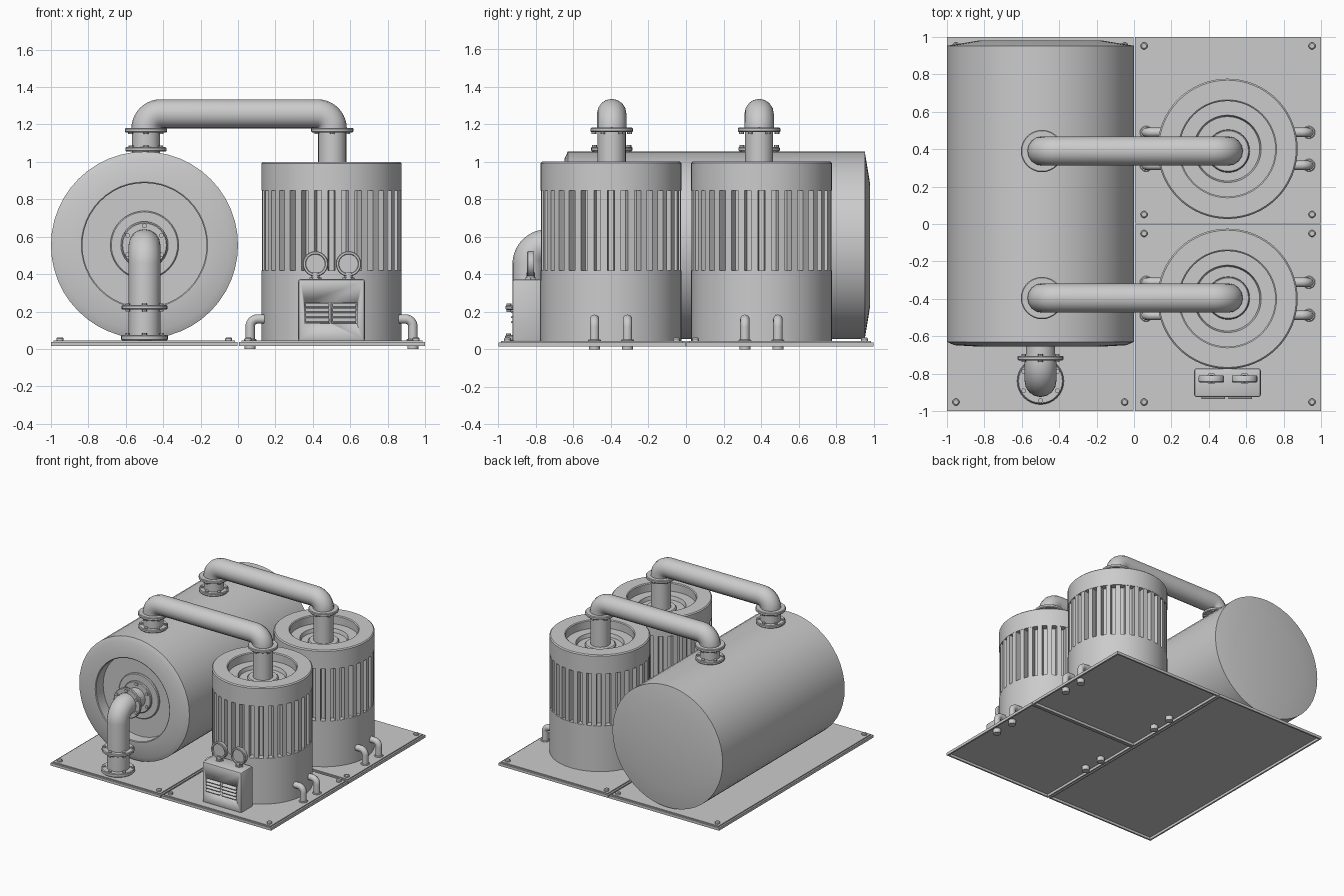
import bpy, bmesh
from math import pi, cos, sin, radians
from mathutils import Matrix, Vector

cube = bpy.data.objects.get("Cube")
if cube:
    bpy.data.objects.remove(cube, do_unlink=True)

MOVE = Matrix.Translation
TO_FRONT = Matrix.Rotation(pi / 2, 4, 'X')      # local +z points to -y
PLATE_TOP = 0.045
MOTOR_X, TANK_X, BEND_Z = 0.5, -0.5, 1.257
OUTLET_Y = -0.84


def finish(name, bm, angle=35):
    bmesh.ops.recalc_face_normals(bm, faces=bm.faces)
    mesh = bpy.data.meshes.new(name)
    bm.to_mesh(mesh)
    bm.free()
    mesh.shade_smooth()
    mesh.set_sharp_from_angle(angle=radians(angle))
    ob = bpy.data.objects.new(name, mesh)
    bpy.context.collection.objects.link(ob)
    return ob


def evaluated_mesh(ob):
    graph = bpy.context.evaluated_depsgraph_get()
    return bpy.data.meshes.new_from_object(ob.evaluated_get(graph))


def lathe(bm, profile, matrix=Matrix(), steps=32):
    """Spin (radius, height) points around local z."""
    verts = [bm.verts.new((r, 0, z)) for r, z in profile]
    edges = [bm.edges.new(pair) for pair in zip(verts, verts[1:])]
    bmesh.ops.spin(bm, geom=verts + edges, cent=(0, 0, 0), axis=(0, 0, 1),
                   angle=2 * pi, steps=steps, use_duplicate=False)
    new = [v for v in bm.verts if not v.tag]
    bmesh.ops.remove_doubles(bm, verts=new, dist=1e-5)
    new = [v for v in bm.verts if not v.tag]
    bmesh.ops.transform(bm, matrix=matrix, verts=new)
    for v in new:
        v.tag = True


def disc(bm, r, z0, z1, matrix=Matrix(), steps=32, chamfer=0.0):
    lathe(bm, [(0, z0), (r, z0), (r, z1 - chamfer), (r - chamfer, z1), (0, z1)],
          matrix, steps)


def box(bm, lo, hi, matrix=Matrix(), bevel=0.0):
    lo, hi = Vector(lo), Vector(hi)
    place = matrix @ MOVE((lo + hi) / 2) @ Matrix.Diagonal((*(hi - lo), 1))
    made = bmesh.ops.create_cube(bm, size=1, matrix=place)["verts"]
    if bevel:
        edges = list({e for v in made for e in v.link_edges})
        bmesh.ops.bevel(bm, geom=edges, offset=bevel, segments=2,
                        profile=0.5, affect='EDGES')


def pipe(name, points, radius, bend):
    """Round tube along a path with rounded corners."""
    pts = [Vector(p) for p in points]
    path = [pts[0]]
    for a, b, c in zip(pts, pts[1:], pts[2:]):
        u, w = (a - b).normalized(), (c - b).normalized()
        centre = b + (u + w) * bend
        for i in range(11):
            t = pi / 2 * i / 10
            path.append(centre - w * bend * cos(t) - u * bend * sin(t))
    path.append(pts[-1])
    curve = bpy.data.curves.new(name, 'CURVE')
    curve.dimensions = '3D'
    curve.bevel_depth, curve.bevel_resolution = radius, 6
    curve.use_fill_caps = True
    spline = curve.splines.new('POLY')
    spline.points.add(len(path) - 1)
    for point, co in zip(spline.points, path):
        point.co = (*co, 1)
    temp = bpy.data.objects.new(name + "_path", curve)
    bpy.context.collection.objects.link(temp)
    mesh = evaluated_mesh(temp)
    bpy.data.objects.remove(temp, do_unlink=True)
    bm = bmesh.new()
    bm.from_mesh(mesh)
    bpy.data.meshes.remove(mesh)
    finish(name, bm)


def flange(name, matrix, r=0.113, thick=0.024, below=0.01, above=0.01):
    """Bolted ring, bottom face at local z = 0."""
    bm = bmesh.new()
    c = 0.005
    lathe(bm, [(0, 0), (r - c, 0), (r, c), (r, thick - c), (r - c, thick), (0, thick)], matrix)
    for i in range(6):
        spot = Matrix.Rotation(i * pi / 3 + pi / 6, 4, 'Z') @ MOVE((r - 0.018, 0, 0))
        disc(bm, 0.013, -below, thick + above, matrix @ spot, steps=8)
    finish(name, bm)


# Base trays: top sheet, lower rim turned down all round, corner screws
trays = {"tank_tray": (-1, -1, -0.002, 1), "front_motor_tray": (0.006, -1, 1, -0.003),
         "back_motor_tray": (0.006, 0.003, 1, 1)}
RIM = 0.013
for name, (x0, y0, x1, y1) in trays.items():
    bm = bmesh.new()
    box(bm, (x0 + RIM, y0 + RIM, 0.035), (x1 - RIM, y1 - RIM, PLATE_TOP))
    for x in (x0, x1 - RIM):
        box(bm, (x, y0, 0.015), (x + RIM, y1, 0.037))
    for y in (y0, y1 - RIM):
        box(bm, (x0 + RIM, y, 0.015), (x1 - RIM, y + RIM, 0.037))
    for v in bm.verts:
        v.tag = True
    for x in (x0 + 0.048, x1 - 0.048):
        for y in (y0 + 0.048, y1 - 0.048):
            disc(bm, 0.019, 0.04, 0.062, MOVE((x, y, 0)), 12, 0.006)
    finish(name, bm)

# Horizontal tank with a recessed front end
bm = bmesh.new()
lathe(bm, [(0, -0.98), (0.335, -0.98), (0.5, -0.953), (0.5, 0.63), (0.46, 0.648),
           (0.338, 0.655), (0.332, 0.65), (0.332, 0.56), (0, 0.56)],
      MOVE((TANK_X, 0, 0.555)) @ TO_FRONT, 48)
finish("tank", bm, 25)

# Tank outlet: neck, flanges and elbow down to the tray
outlet = MOVE((TANK_X, 0, 0.555)) @ TO_FRONT
bm = bmesh.new()
disc(bm, 0.183, 0.55, 0.575, outlet, 40, 0.006)
disc(bm, 0.078, 0.56, 0.72, outlet)
finish("outlet_neck", bm)
flange("outlet_wall_flange", outlet @ MOVE((0, 0, 0.575)), 0.127)
flange("outlet_front_flange", outlet @ MOVE((0, 0, 0.705)), 0.122)
pipe("outlet_elbow", [(TANK_X, -0.71, 0.555), (TANK_X, OUTLET_Y, 0.555),
                      (TANK_X, OUTLET_Y, 0.05)], 0.085, 0.1)
flange("outlet_floor_flange", MOVE((TANK_X, OUTLET_Y, PLATE_TOP)), 0.125, 0.03)
flange("outlet_upper_flange", MOVE((TANK_X, OUTLET_Y, 0.21)), 0.122)

# Two motors, each with its overhead pipe and side pipes
for label, y, pipe_y in (("front", -0.4, -0.396), ("back", 0.402, 0.39)):
    at = MOVE((MOTOR_X, y, 0))
    bm = bmesh.new()
    lathe(bm, [(0, 0.04), (0.375, 0.04), (0.375, 0.42), (0.325, 0.42), (0.325, 0.847),
               (0.375, 0.847), (0.375, 0.992), (0.367, 1.0), (0.262, 1.0), (0.255, 0.994),
               (0.255, 0.93), (0.18, 0.93), (0.172, 0.9), (0, 0.9)], at, 64)
    finish(label + "_motor_body", bm)

    # Cooling ribs around the motor
    bm = bmesh.new()
    count = 32
    for i in range(count):
        turn = Matrix.Rotation(2 * pi * (i + 0.5) / count, 4, 'Z')
        box(bm, (0.31, -0.018, 0.41), (0.373, 0.018, 0.857), at @ turn)
    finish(label + "_motor_ribs", bm)

    # Overhead pipe from motor to tank
    near = MOVE((MOTOR_X + 0.004, pipe_y, 0))
    far = MOVE((TANK_X + 0.008, pipe_y, 0))
    path = [m @ Vector((0, 0, z)) for m, z in
            ((near, 1.16), (near, BEND_Z), (far, BEND_Z), (far, 1.16))]
    pipe(label + "_overhead_pipe", path, 0.078, 0.08)
    bm = bmesh.new()
    disc(bm, 0.075, 0.89, 1.17, near)
    disc(bm, 0.115, 0.89, 0.92, near, chamfer=0.008)
    disc(bm, 0.075, 1.0, 1.17, far)
    finish(label + "_pipe_necks", bm)
    flange(label + "_motor_flange", near @ MOVE((0, 0, 1.158)), above=0)
    flange(label + "_tank_upper_flange", far @ MOVE((0, 0, 1.158)), above=0)
    flange(label + "_tank_lower_flange", far @ MOVE((0, 0, 1.055)), r=0.11, below=0)

    # Small drain pipes through the tray
    for side, sign in (("right", -1), ("left", 1)):
        for row, dy in (("a", -0.088), ("b", 0.088)):
            x, name = MOTOR_X + sign * 0.435, f"{label}_{side}_drain_{row}"
            pipe(name, [(MOTOR_X + sign * 0.34, y + dy, 0.16), (x, y + dy, 0.16),
                        (x, y + dy, 0.01)], 0.025, 0.04)
            bm = bmesh.new()
            spot = MOVE((x, y + dy, 0))
            disc(bm, 0.029, 0, 0.036, spot, 20)
            disc(bm, 0.034, 0.04, 0.052, spot, 20, 0.004)
            finish(name + "_collar", bm)

# Control box with two vent openings cut in its front
bm = bmesh.new()
box(bm, (0.322, -0.925, 0.04), (0.678, -0.772, 0.373), bevel=0.012)
control_box = finish("control_box", bm)
vents = {"right": 0.424, "left": 0.568}
bm = bmesh.new()
for x in vents.values():
    box(bm, (x - 0.067, -0.96, 0.137), (x + 0.067, -0.9, 0.247))
cutter = finish("vent_cutter", bm)
cutter.hide_render = True
cut = control_box.modifiers.new("vents", 'BOOLEAN')
cut.object, cut.solver = cutter, 'EXACT'
cut_mesh = evaluated_mesh(control_box)
control_box.modifiers.clear()
control_box.data = cut_mesh
bpy.data.objects.remove(cutter, do_unlink=True)

# Tilted slats in the vents
for side, x in vents.items():
    bm = bmesh.new()
    for i in range(4):
        tilt = MOVE((x, -0.917, 0.152 + i * 0.0265)) @ Matrix.Rotation(radians(30), 4, 'X')
        box(bm, (-0.063, -0.018, -0.004), (0.063, 0.018, 0.004), tilt)
    finish(side + "_vent_slats", bm)

# Dial gauges on short stems
for side, x in (("right", 0.414), ("left", 0.591)):
    bm = bmesh.new()
    disc(bm, 0.022, 0.36, 0.41, MOVE((x, -0.828, 0)), 16)
    disc(bm, 0.032, 0.365, 0.382, MOVE((x, -0.828, 0)), 6)
    lathe(bm, [(0, 0.81), (0.065, 0.81), (0.068, 0.815), (0.068, 0.842), (0.064, 0.847),
               (0.054, 0.847), (0.051, 0.838), (0, 0.838)],
          MOVE((x, 0, 0.455)) @ TO_FRONT)
    finish(side + "_gauge", bm)
